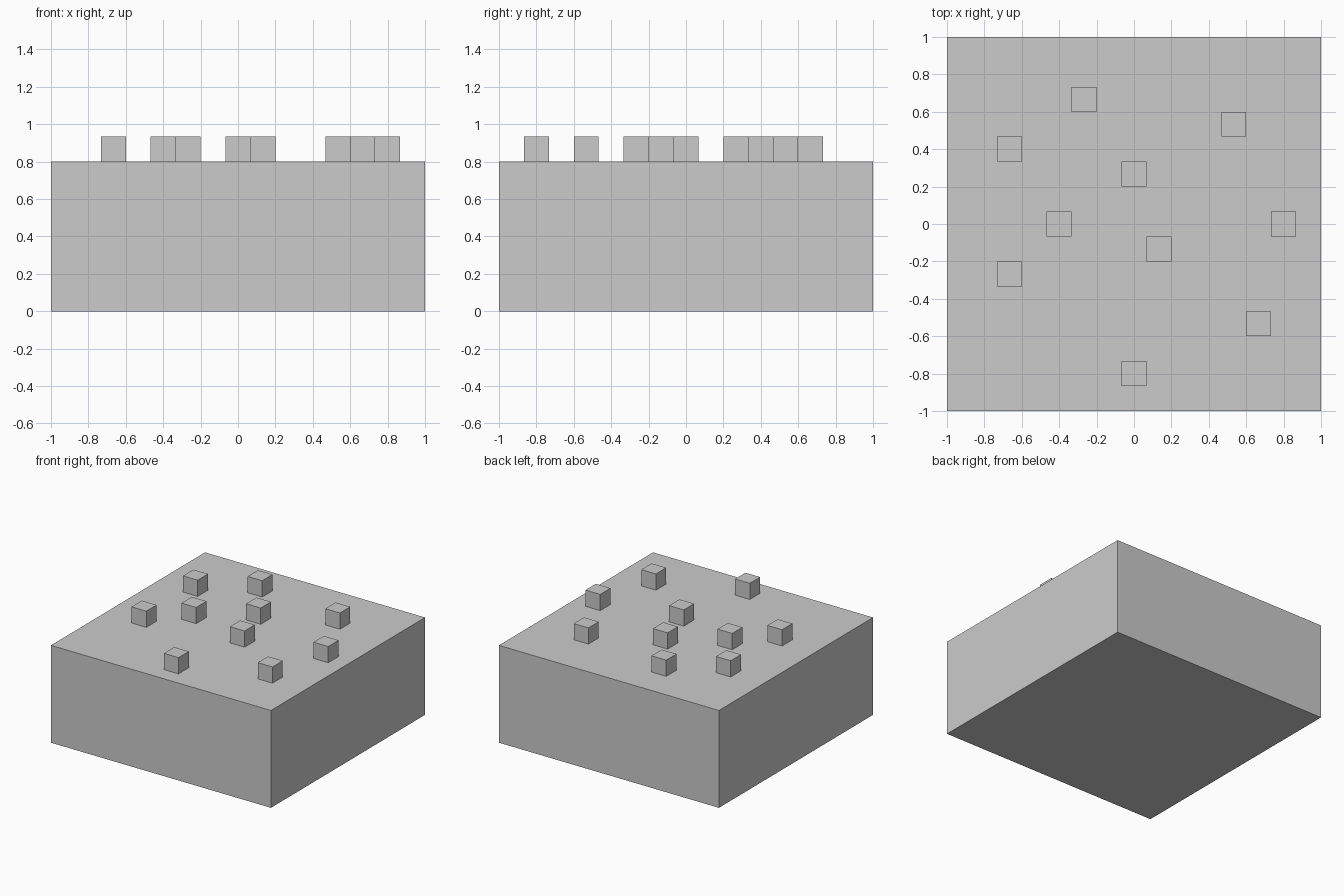
import bpy

if "Cube" in bpy.data.objects:
    bpy.data.objects.remove(bpy.data.objects["Cube"])

U = 2 / 15  # grid unit = peg size

grey = bpy.data.materials.new("light_grey")
grey.diffuse_color = (0.6, 0.6, 0.6, 1)
grey.use_nodes = True
grey.node_tree.nodes["Principled BSDF"].inputs["Base Color"].default_value = grey.diffuse_color


def box(name, centre, size):
    bpy.ops.mesh.primitive_cube_add(size=1, location=centre)
    ob = bpy.context.object
    ob.name = name
    ob.scale = size
    bpy.ops.object.transform_apply(location=False, rotation=False, scale=True)
    ob.data.materials.append(grey)
    return ob


# Main block
box("base_block", (0, 0, 0.4), (2, 2, 0.8))

# Small cubes on top, placed in grid units
cells = [(-2, 5), (4, 4), (-5, 3), (0, 2), (-3, 0),
         (6, 0), (1, -1), (-5, -2), (5, -4), (0, -6)]
for i, (cx, cy) in enumerate(cells, 1):
    box(f"top_cube_{i}", (cx * U, cy * U, 0.8 + U / 2), (U, U, U))
